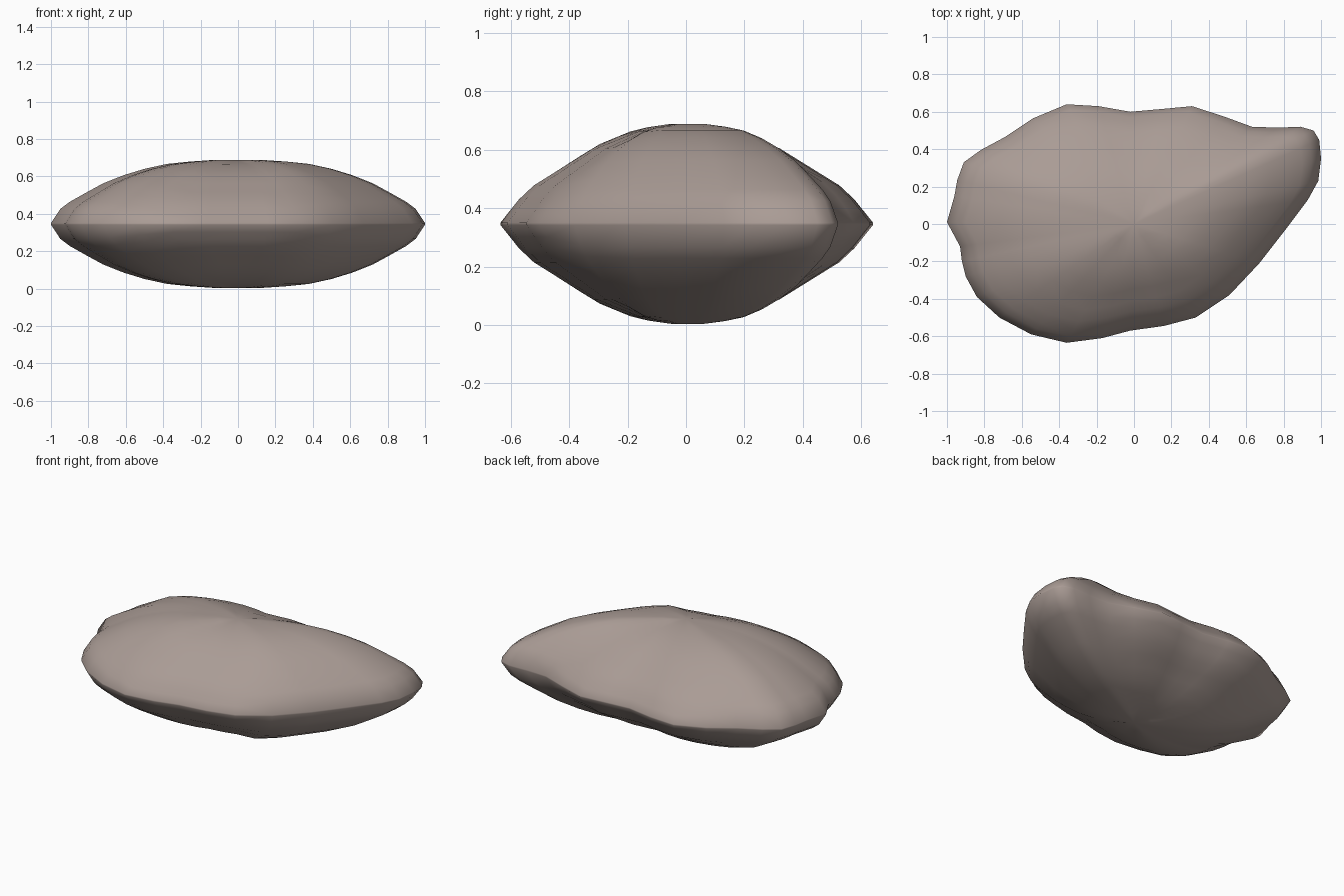
import bpy, bmesh, math

if "Cube" in bpy.data.objects:
    bpy.data.objects.remove(bpy.data.objects["Cube"])

# plan outline, counter-clockwise
OUT = [(1, .35), (.99, .45), (.96, .5), (.89, .52), (.77, .515), (.63, .52), (.48, .575), (.31, .63),
       (.15, .615), (-.02, .6), (-.19, .63), (-.36, .64), (-.54, .565), (-.69, .465), (-.82, .395),
       (-.91, .33), (-.945, .235), (-.96, .15), (-1, .01), (-.93, -.12), (-.92, -.2), (-.9, -.28),
       (-.84, -.39), (-.72, -.5), (-.55, -.59), (-.36, -.635), (-.17, -.61), (-.02, -.57),
       (.16, -.545), (.33, -.5), (.51, -.38), (.67, -.21), (.81, -.03), (.93, .13), (.985, .23)]
# height profiles from centre to rim: lengthwise and crosswise
LONG = [(0, 1), (.15, 1), (.36, .95), (.53, .84), (.69, .68), (.82, .47), (.94, .27), (1, 0)]
WIDE = [(0, 1), (.26, .925), (.49, .765), (.86, .33), (1, 0)]
MID, HALF, RIM = .346, .342, .004


def interp(tab, t):
    for (a, p), (b, q) in zip(tab, tab[1:]):
        if t <= b:
            return p + (q - p) * (t - a) / (b - a)
    return tab[-1][1]


def height(x, y, t):
    c = abs(x) / math.hypot(x, y)
    w = min(1, max(0, (c - .5) / .42))
    w = w * w * (3 - 2 * w)
    return RIM + (HALF - RIM) * (w * interp(LONG, t) + (1 - w) * interp(WIDE, t))


bm = bmesh.new()
n = len(OUT)
rims = []
# upper and lower shells from scaled outline rings
for s in (1, -1):
    pole = bm.verts.new((0, 0, MID + s * HALF))
    prev = None
    for t in (.13, .26, .38, .5, .61, .72, .82, .9, .95, 1):
        ring = [bm.verts.new((x * t, y * t, MID + s * height(x, y, t))) for x, y in OUT]
        for i in range(n):
            j = (i + 1) % n
            f = [pole, ring[i], ring[j]] if prev is None else [prev[i], ring[i], ring[j], prev[j]]
            bm.faces.new(f)
        prev = ring
    rims.append(prev)
# thin seam band
for i in range(n):
    j = (i + 1) % n
    bm.faces.new((rims[0][i], rims[1][i], rims[1][j], rims[0][j]))
bmesh.ops.recalc_face_normals(bm, faces=bm.faces)

mesh = bpy.data.meshes.new("stone")
bm.to_mesh(mesh)
bm.free()
mat = bpy.data.materials.new("warm grey stone")
mat.diffuse_color = (.40, .33, .30, 1)
mat.use_nodes = True
mat.node_tree.nodes["Principled BSDF"].inputs["Base Color"].default_value = mat.diffuse_color
mesh.materials.append(mat)
stone = bpy.data.objects.new("stone", mesh)
bpy.context.collection.objects.link(stone)
bpy.context.view_layer.objects.active = stone
stone.select_set(True)
bpy.ops.object.shade_smooth_by_angle(angle=math.radians(40))
